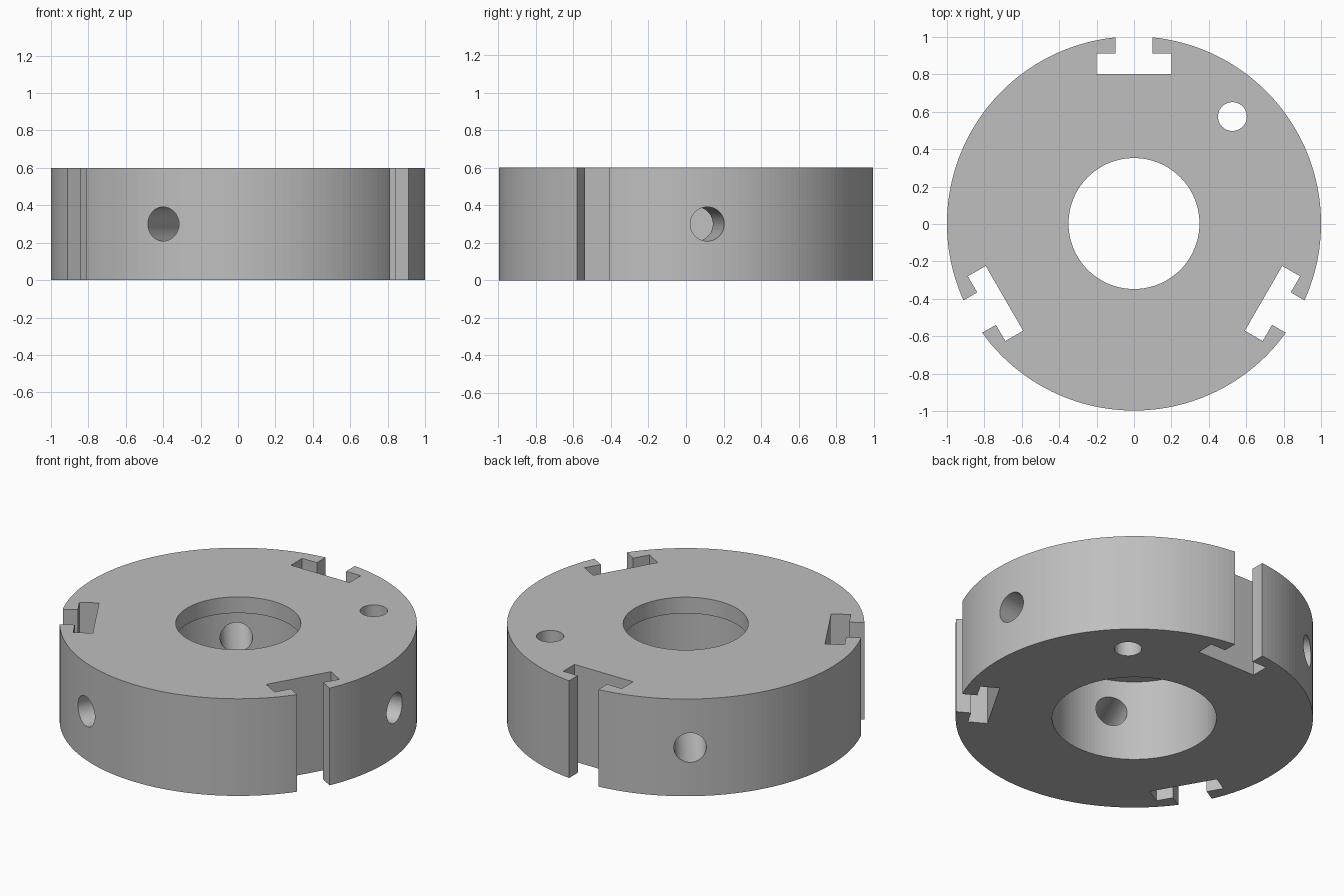
import bpy
from math import radians, cos, sin
from mathutils import Matrix

old = bpy.data.objects.get("Cube")
if old:
    bpy.data.objects.remove(old, do_unlink=True)

HEIGHT = 0.6
MID = HEIGHT / 2
SLOT_ANGLES = (90, 210, 330)
HOLE_ANGLES = (6.4, 126.4, 246.4)

# One grey metal
grey = bpy.data.materials.new("machined grey")
grey.use_nodes = True
colour = (0.52, 0.52, 0.52, 1)
grey.diffuse_color = colour
grey.node_tree.nodes["Principled BSDF"].inputs["Base Color"].default_value = colour


def cylinder(name, radius, depth, matrix, sides=128):
    bpy.ops.mesh.primitive_cylinder_add(vertices=sides, radius=radius, depth=depth)
    ob = bpy.context.object
    ob.name = name
    ob.data.transform(matrix)
    ob.data.materials.append(grey)
    return ob


def prism(name, outline, z0, z1, matrix):
    n = len(outline)
    verts = [(x, y, z) for z in (z0, z1) for x, y in outline]
    faces = [list(reversed(range(n))), list(range(n, 2 * n))]
    faces += [(i, (i + 1) % n, n + (i + 1) % n, n + i) for i in range(n)]
    mesh = bpy.data.meshes.new(name)
    mesh.from_pydata(verts, [], faces)
    mesh.transform(matrix)
    mesh.materials.append(grey)
    ob = bpy.data.objects.new(name, mesh)
    bpy.context.collection.objects.link(ob)
    return ob


def turn(angle):
    return Matrix.Rotation(radians(angle), 4, 'Z')


def lift(z):
    return Matrix.Translation((0, 0, z))


body = cylinder("collar_body", 1, HEIGHT, lift(MID), 180)
cutters = []

# Central bore: narrow lip at the top, wider recess below
cutters.append(cylinder("bore_cutter", 0.35, 2, lift(MID)))
cutters.append(cylinder("recess_cutter", 0.46, 1, lift(0)))

# T-shaped slots through the rim, outline pointing along +x
half = [(0.8, 0.2), (0.91, 0.2), (0.91, 0.1), (1.2, 0.1)]
tee = [(x, -y) for x, y in half] + half[::-1]
for a in SLOT_ANGLES:
    cutters.append(prism("slot_cutter", tee, -0.2, HEIGHT + 0.2, turn(a)))

# Radial holes from the rim into the recess
sideways = Matrix.Rotation(radians(90), 4, 'Y')
for a in HOLE_ANGLES:
    place = lift(MID) @ turn(a) @ Matrix.Translation((0.75, 0, 0)) @ sideways
    cutters.append(cylinder("radial_hole_cutter", 0.091, 0.9, place, 48))

# Small vertical through hole
pin = radians(47.4)
place = Matrix.Translation((0.777 * cos(pin), 0.777 * sin(pin), MID))
cutters.append(cylinder("pin_hole_cutter", 0.077, 2, place, 48))

# Cut everything, then discard the cutters
bpy.ops.object.select_all(action='DESELECT')
body.select_set(True)
bpy.context.view_layer.objects.active = body
for c in cutters:
    c.hide_render = True
    mod = body.modifiers.new(c.name, 'BOOLEAN')
    mod.operation = 'DIFFERENCE'
    mod.solver = 'EXACT'
    mod.object = c
    bpy.ops.object.modifier_apply(modifier=mod.name)
for c in cutters:
    bpy.data.objects.remove(c, do_unlink=True)

# Centre on the bounds left after the back slot trims the rim
body.data.transform(Matrix.Translation((0, 0.0025, 0)))
